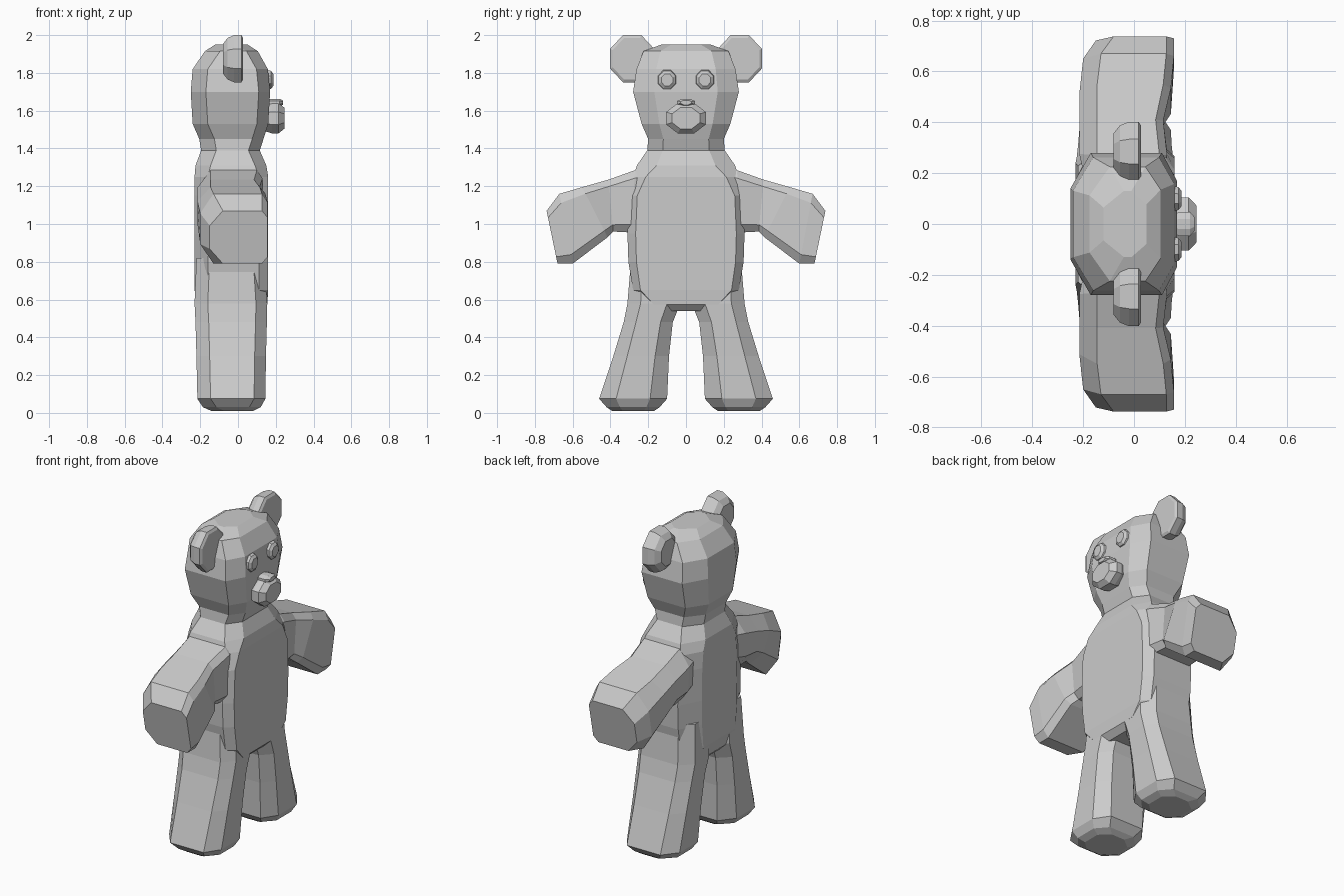
import bpy, bmesh
from math import cos, sin, pi

if "Cube" in bpy.data.objects:
    bpy.data.objects.remove(bpy.data.objects["Cube"])


def skin(name, rings):
    """Bridge equal-sized vertex rings and cap both ends."""
    bm = bmesh.new()
    vs = [[bm.verts.new(p) for p in r] for r in rings]
    n = len(vs[0])
    for a, b in zip(vs, vs[1:]):
        for i in range(n):
            j = (i + 1) % n
            bm.faces.new((a[i], a[j], b[j], b[i]))
    bm.faces.new(vs[0])
    bm.faces.new(vs[-1])
    bmesh.ops.recalc_face_normals(bm, faces=bm.faces)
    me = bpy.data.meshes.new(name)
    bm.to_mesh(me)
    bm.free()
    ob = bpy.data.objects.new(name, me)
    bpy.context.collection.objects.link(ob)
    return ob


def section(p, q, x0, x1, front=(.2, .06), back=(.25, .08), s=1):
    """Chamfered section spanning p to q in the YZ plane and x0 to x1 in depth."""
    (tf, cf), (tb, cb) = front, back
    xm = (x0 + x1) / 2
    pts = [(x1, tf), (x1, 1 - tf), (x1 - cf, 1), (xm, 1), (x0 + cb, 1),
           (x0, 1 - tb), (x0, tb), (x0 + cb, 0), (xm, 0), (x1 - cf, 0)]
    return [(x, s * (p[0] + (q[0] - p[0]) * t), p[1] + (q[1] - p[1]) * t) for x, t in pts]


def disc(name, y, z, ry, rz, layers, sides=8, turn=.5):
    """Faceted disc facing +x, layers are (x, scale)."""
    ang = [2 * pi * (i + turn) / sides for i in range(sides)]
    k = 1 / cos(pi / sides) if turn else 1
    return skin(name, [[(x, y + ry * k * f * cos(a), z + rz * k * f * sin(a)) for a in ang]
                       for x, f in layers])


# Torso and head: z, half width, back x, front x, front chamfer, back chamfer
belly, hind = (.07, .05), (.22, .07)
face, nape = (.2, .06), (.25, .08)
trunk = [(.54, .12, -.18, .12, belly, hind), (.575, .20, -.215, .155, belly, hind),
         (.65, .28, -.23, .16, belly, hind), (.80, .305, -.23, .16, belly, hind),
         (.95, .31, -.23, .16, belly, hind), (1.15, .30, -.23, .16, belly, hind),
         (1.25, .28, -.23, .16, (.12, .05), hind), (1.31, .26, -.225, .15, face, nape),
         (1.39, .205, -.195, .115, face, nape), (1.45, .20, -.205, .135, face, nape),
         (1.53, .235, -.24, .16, face, nape), (1.70, .28, -.25, .17, face, nape),
         (1.82, .262, -.24, .158, face, nape), (1.915, .225, -.175, .105, face, nape),
         (1.95, .13, -.12, .05, face, nape)]
body = skin("body", [section((-h, z), (h, z), a, b, f, k) for z, h, a, b, f, k in trunk])

limbs = []
for s in (1, -1):
    # Arm: bottom point, top point, back x, front x
    arm = [((.18, .98), (.15, 1.30), -.19, .11), ((.29, .955), (.27, 1.285), -.215, .13),
           ((.385, .96), (.41, 1.235), -.215, .115), ((.415, .93), (.55, 1.195), -.215, .145),
           ((.60, .79), (.67, 1.16), -.20, .157), ((.68, .79), (.738, 1.07), -.15, .157)]
    limbs.append(skin("arm", [section(p, q, a, b, (.13, .03), (.28, .07), s) for p, q, a, b in arm]))
    # Leg: z, inner y, outer y, back x, front x
    leg = [(.01, .17, .39, -.14, .08), (.03, .14, .42, -.185, .12), (.075, .10, .46, -.215, .145),
           (.30, .09, .385, -.22, .148), (.48, .07, .33, -.225, .153),
           (.58, .03, .31, -.23, .155), (.82, .04, .29, -.22, .14)]
    limbs.append(skin("leg", [section((i, z), (o, z), a, b, (.25, .06), (.25, .07), s)
                              for z, i, o, a, b in leg]))
    # Ear and eye
    disc("ear", s * .285, 1.875, .117, .125,
         [(-.08, .62), (-.055, .88), (-.02, 1), (.018, 1), (.027, .88)])
    disc("eye", s * .10, 1.763, .05, .053, [(.12, .9), (.155, 1), (.175, .9), (.187, .6)])

# Fuse limbs into the body
bpy.context.view_layer.objects.active = body
for limb in limbs:
    m = body.modifiers.new("fuse", 'BOOLEAN')
    m.operation, m.solver, m.object = 'UNION', 'EXACT', limb
    bpy.ops.object.modifier_apply(modifier=m.name)
    bpy.data.objects.remove(limb)

# Muzzle and nose
disc("muzzle", 0, 1.56, .105, .08, [(.14, .85), (.18, 1), (.215, 1), (.245, .7)])
disc("nose", 0, 1.643, .047, .02, [(.15, .8), (.18, 1), (.22, 1), (.237, .6)])
